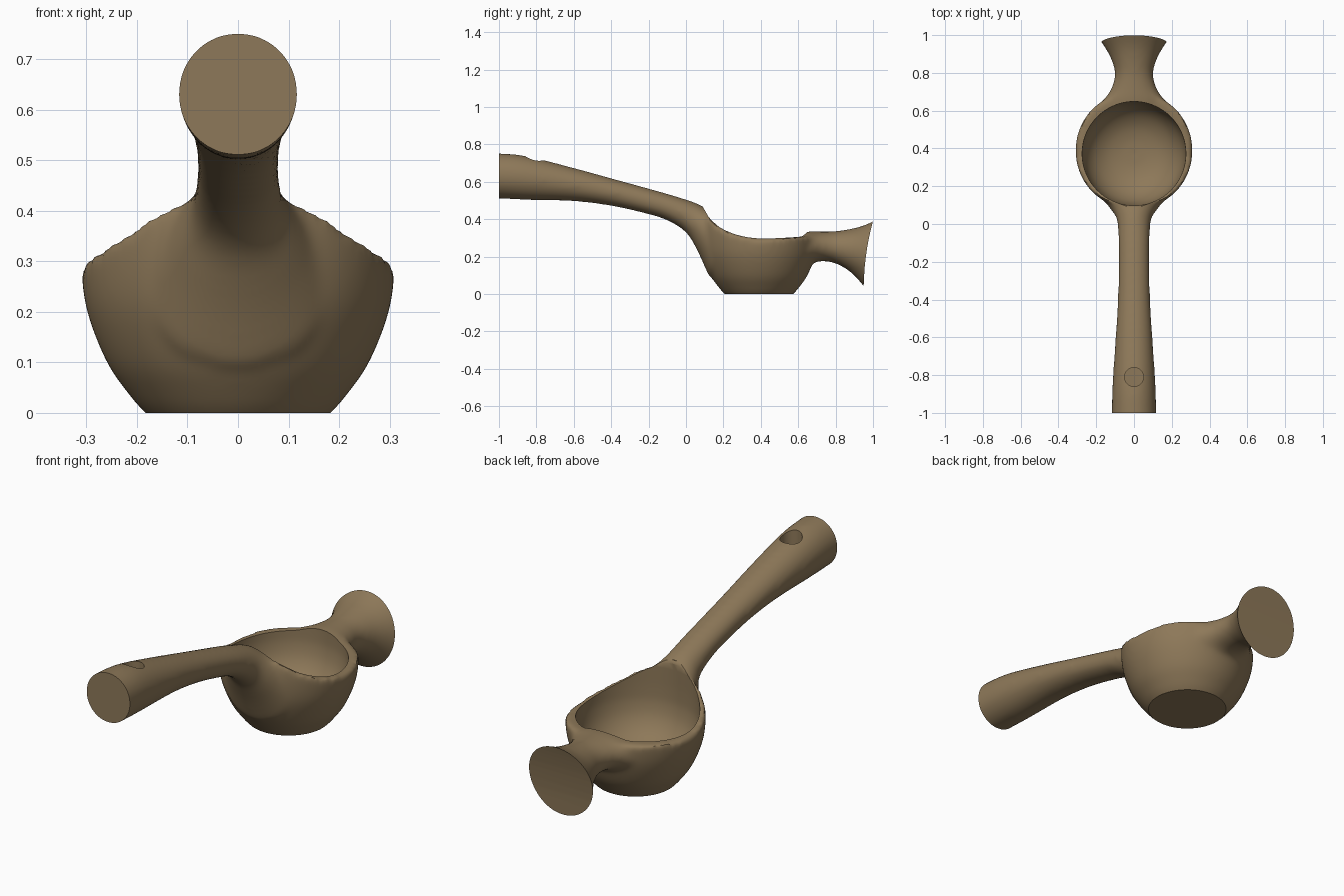
import bpy, bmesh, math
from mathutils import Vector

if "Cube" in bpy.data.objects:
    bpy.data.objects.remove(bpy.data.objects["Cube"])


def make_object(name, bm):
    bmesh.ops.recalc_face_normals(bm, faces=bm.faces[:])
    me = bpy.data.meshes.new(name)
    bm.to_mesh(me)
    bm.free()
    ob = bpy.data.objects.new(name, me)
    bpy.context.collection.objects.link(ob)
    return ob


def spline(rows, steps=5):
    """Catmull-Rom interpolation of rows of numbers."""
    v = [Vector(r) for r in rows]
    v = [2 * v[0] - v[1]] + v + [2 * v[-1] - v[-2]]
    out = []
    for a, b, c, d in zip(v, v[1:], v[2:], v[3:]):
        for k in range(steps):
            t = k / steps
            out.append(0.5 * (2*b + (c - a)*t + (2*a - 5*b + 4*c - d)*t*t + (3*b - a - 3*c + d)*t**3))
    return out + [v[-2]]


def skin(name, rings):
    """Closed solid through rings of points."""
    bm = bmesh.new()
    vs = [[bm.verts.new(p) for p in r] for r in rings]
    n = len(vs[0])
    for r, s in zip(vs, vs[1:]):
        for i in range(n):
            bm.faces.new((r[i], r[(i + 1) % n], s[(i + 1) % n], s[i]))
    bm.faces.new(vs[0])
    bm.faces.new(vs[-1])
    return make_object(name, bm)


def loft(name, rows, n=40):
    """Rows: top y, top z, bottom y, bottom z, half width."""
    rings = []
    for yt, zt, yb, zb, w in spline(rows):
        ring = []
        for i in range(n):
            a = math.tau * i / n
            t = (1 + math.sin(a)) / 2
            ring.append((w * math.cos(a), yb + (yt - yb) * t, zb + (zt - zb) * t))
        rings.append(ring)
    return skin(name, rings)


def revolve(name, rows, cy, n=72):
    """Rows: radius, z."""
    return skin(name, [[(r * math.cos(math.tau * i / n), cy + r * math.sin(math.tau * i / n), z)
                        for i in range(n)] for r, z in spline(rows)])


def prism(name, pts, w=0.6):
    """Side outline (y, z) extruded across x."""
    return skin(name, [[(x, y, z) for y, z in pts] for x in (-w, w)])


def apply(ob, kind, **settings):
    m = ob.modifiers.new(kind, kind)
    for k, v in settings.items():
        setattr(m, k, v)
    bpy.context.view_layer.objects.active = ob
    bpy.ops.object.modifier_apply(modifier=m.name)


def cut(ob, cutter):
    apply(ob, 'BOOLEAN', object=cutter, operation='DIFFERENCE', solver='EXACT')
    bpy.data.objects.remove(cutter)


def cut_above(ob, line):
    """Remove everything above a curved line seen from the side."""
    pts = [tuple(p) for p in spline(line, 4)]
    cut(ob, prism("rim_cutter", [(pts[0][0], .9)] + pts + [(pts[-1][0], .9)]))


# Solid bowl, handle and flared foot, each a little oversize at its ends
scoop = revolve("scoop", [(.125, -.05), (.184, 0), (.215, .035), (.26, .1), (.299, .2),
                          (.311, .29), (.307, .38), (.285, .47)], .39)
rim_front = [(.09, .465), (.13, .403), (.2, .346), (.3, .309), (.4, .297)]
cut_above(scoop, rim_front + [(.5, .299), (.6, .305), (.72, .318), (.9, .33)])
handle = loft("handle", [(-1.1, .755, -1.1, .512, .119), (-1, .752, -1, .51, .118),
                         (-.85, .737, -.85, .503, .114), (-.6, .674, -.6, .496, .098),
                         (-.4, .619, -.4, .471, .086), (-.2, .564, -.22, .431, .082),
                         (-.07, .527, -.1, .393, .083), (.05, .488, .0, .328, .091),
                         (.11, .458, .06, .233, .128), (.18, .43, .125, .09, .18)])
flare = loft("flare", [(.58, .325, .58, .1, .21), (.66, .334, .645, .145, .165),
                       (.72, .334, .71, .174, .122), (.8, .336, .79, .166, .101),
                       (.88, .348, .86, .131, .12), (.94, .363, .91, .088, .148),
                       (1.0, .388, .95, .04, .18), (1.06, .417, .99, -.015, .21)])

# Fuse into one body with soft fillets
bpy.ops.object.select_all(action='DESELECT')
for ob in (scoop, handle, flare):
    ob.select_set(True)
bpy.context.view_layer.objects.active = scoop
bpy.ops.object.join()
apply(scoop, 'REMESH', mode='VOXEL', voxel_size=0.012)
apply(scoop, 'SMOOTH', factor=0.5, iterations=16)

# Crisp sweeping rim line across the front of the bowl
cut_above(scoop, rim_front + [(.5, .302), (.6, .322), (.68, .345), (.76, .38), (1.2, .55)])

# Hollow of the bowl
cut(scoop, revolve("hollow_cutter", [(.002, .055), (.08, .06), (.15, .08), (.21, .12), (.25, .175),
                                     (.27, .24), (.275, .31), (.275, .42), (.275, .6)], .373))

# Flat base, flat handle end, dished flare end
cut(scoop, prism("base_cutter", [(-1.3, 0), (-1.3, -.3), (1.3, -.3), (1.3, 0)]))
cut(scoop, prism("handle_end_cutter", [(-1, 0), (-1, 1), (-1.3, 1), (-1.3, 0)]))
end = spline([(.945, -.06), (.95, .045), (.956, .15), (.969, .25), (.985, .33), (1.0, .39), (1.02, .46)], 3)
cut(scoop, prism("flare_end_cutter", [tuple(p) for p in end] + [(1.3, .46), (1.3, -.06)]))

# Blind hanging hole in the handle
cut(scoop, revolve("hole_cutter", [(.05, .62), (.05, .72), (.05, .9)], -.81, 40))

# Brown finish, smooth with crisp rims
mat = bpy.data.materials.new("brown")
mat.diffuse_color = (.27, .19, .10, 1)
mat.use_nodes = True
mat.node_tree.nodes["Principled BSDF"].inputs["Base Color"].default_value = mat.diffuse_color
scoop.data.materials.clear()
scoop.data.materials.append(mat)
bpy.ops.object.select_all(action='DESELECT')
scoop.select_set(True)
bpy.context.view_layer.objects.active = scoop
bpy.ops.object.shade_smooth_by_angle(angle=math.radians(35))
